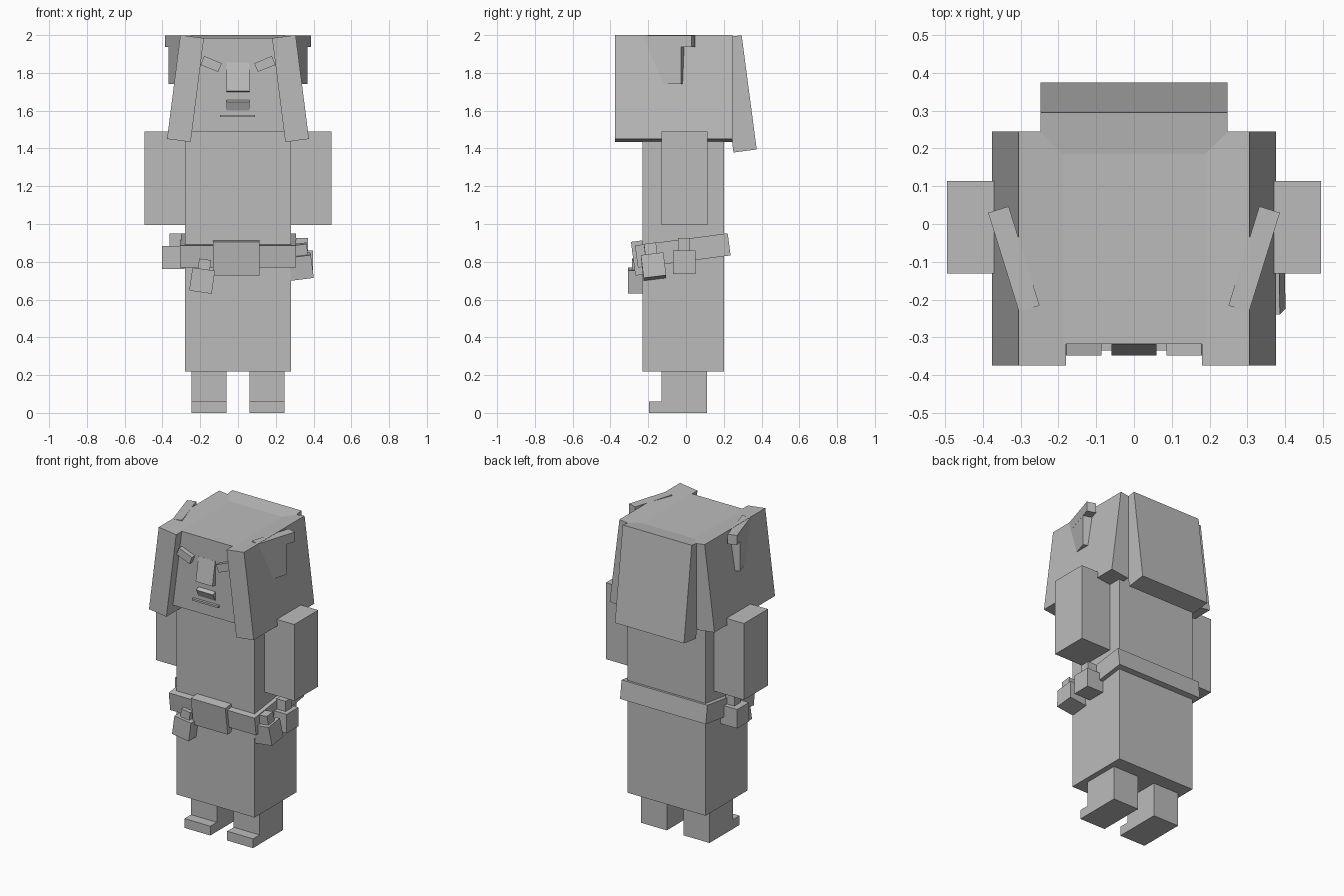
import bpy
import math
from mathutils import Euler, Matrix, Vector

old = bpy.data.objects.get("Cube")
if old:
    bpy.data.objects.remove(old, do_unlink=True)

GREY = (0.5, 0.5, 0.5, 1.0)
mat = bpy.data.materials.new("plain grey")
mat.use_nodes = True
mat.diffuse_color = GREY
mat.node_tree.nodes["Principled BSDF"].inputs["Base Color"].default_value = GREY


def box(name, centre, size, rot=(0, 0, 0)):
    """Flat-sided box from its centre, size and rotation in degrees."""
    x, y, z = (s / 2 for s in size)
    verts = [(a, b, c) for a in (-x, x) for b in (-y, y) for c in (-z, z)]
    faces = [(0, 1, 3, 2), (4, 6, 7, 5), (0, 4, 5, 1),
             (2, 3, 7, 6), (0, 2, 6, 4), (1, 5, 7, 3)]
    turn = Euler([math.radians(r) for r in rot]).to_matrix().to_4x4()
    mesh = bpy.data.meshes.new(name)
    mesh.from_pydata(verts, [], faces)
    mesh.transform(Matrix.Translation(Vector(centre)) @ turn)
    mesh.materials.append(mat)
    obj = bpy.data.objects.new(name, mesh)
    bpy.context.collection.objects.link(obj)
    return obj


def span(name, x, y, z):
    """Upright box from its limits on each axis."""
    lims = (x, y, z)
    return box(name, [(a + b) / 2 for a, b in lims], [b - a for a, b in lims])


def pair(name, centre, size, rot=(0, 0, 0)):
    """Box on the left (+x) and its mirror on the right."""
    for side, s in (("left", 1), ("right", -1)):
        box(f"{side}_{name}", (s * centre[0], centre[1], centre[2]), size,
            (rot[0], s * rot[1], s * rot[2]))


# Robe, head
span("robe", (-0.28, 0.28), (-0.23, 0.20), (0.22, 1.49))
span("head", (-0.25, 0.25), (-0.318, 0.24), (1.49, 1.985))

# Arms, legs and feet
pair("arm", (0.3875, -0.0085, 1.2425), (0.215, 0.245, 0.495))
pair("leg", (0.153, -0.01, 0.11), (0.185, 0.24, 0.22))
pair("foot", (0.153, -0.162, 0.03), (0.185, 0.07, 0.06))

# Hair panels flaring outward at the bottom
pair("hair_panel", (0.278, -0.065, 1.717), (0.126, 0.62, 0.5545), (0, -7.26, 0))
box("back_hair", (0, 0.273, 1.689), (0.495, 0.124, 0.61), (7.5, 0, 0))

# Ears: upper bar and lower plate, angled out toward the back
pair("ear_bar", (0.318, -0.093, 1.9675), (0.057, 0.275, 0.063), (0, 0, -17.3))
pair("ear_plate", (0.311, -0.114, 1.84), (0.057, 0.20, 0.20), (0, 0, -17.3))

# Face
pair("brow", (0.142, -0.328, 1.847), (0.10, 0.04, 0.05), (0, -22, 0))
box("nose", (0, -0.309, 1.775), (0.12, 0.05, 0.155), (-11, 0, 0))
box("upper_lip", (0, -0.318, 1.63), (0.12, 0.03, 0.05), (25, 0, 0))
box("lower_lip", (-0.003, -0.322, 1.572), (0.187, 0.025, 0.012))

# Belt and buckle, lower at the front
TILT = 7.5
box("belt", (0, -0.017, 0.86), (0.615, 0.495, 0.118), (TILT, 0, 0))
box("buckle", (-0.01, -0.25, 0.82), (0.247, 0.06, 0.18), (TILT, 0, 0))

# Pouches hanging from the belt, each with a loop
pouches = {
    "front": ((-0.19, -0.247, 0.70), (-0.178, -0.255, 0.78), (0, 8, 0)),
    "left_front": ((0.333, -0.172, 0.775), (0.335, -0.187, 0.862), (7, -7, 0)),
    "left": ((0.338, -0.01, 0.797), (0.338, -0.01, 0.892), (0, 0, 0)),
    "right": ((-0.342, -0.01, 0.822), (-0.33, -0.01, 0.917), (0, 0, 0)),
}
for name, (bag, loop, rot) in pouches.items():
    box(f"{name}_pouch", bag, (0.12, 0.12, 0.123), rot)
    box(f"{name}_pouch_loop", loop, (0.064, 0.064, 0.066), rot)
